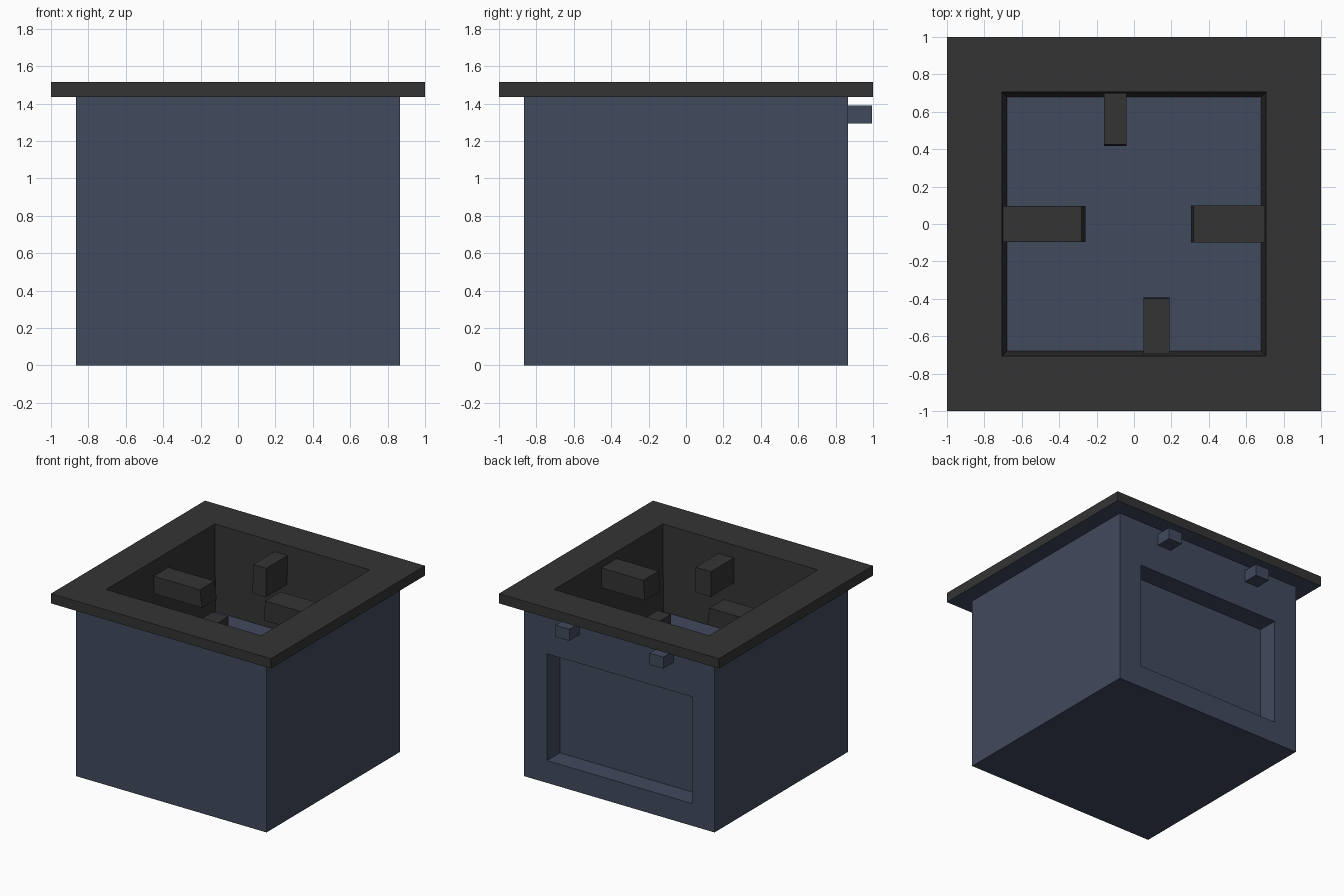
import bpy, bmesh
from mathutils import Vector

if "Cube" in bpy.data.objects:
    bpy.data.objects.remove(bpy.data.objects["Cube"])


def material(name, rgb):
    m = bpy.data.materials.new(name)
    m.diffuse_color = (*rgb, 1)
    m.use_nodes = True
    m.node_tree.nodes["Principled BSDF"].inputs["Base Color"].default_value = m.diffuse_color
    return m


BLUE = material("slate blue", (0.053, 0.067, 0.110))
DARK = material("charcoal", (0.034, 0.034, 0.034))


def finish(name, bm, mat):
    me = bpy.data.meshes.new(name)
    bm.to_mesh(me)
    bm.free()
    me.materials.append(mat)
    ob = bpy.data.objects.new(name, me)
    bpy.context.collection.objects.link(ob)
    return ob


def square_rings(profile, cap_start=False, cap_end=False):
    """Square tube through (half width, height) points, outside walls going up."""
    bm = bmesh.new()
    rings = [[bm.verts.new((sx * r, sy * r, z))
              for sx, sy in ((-1, -1), (1, -1), (1, 1), (-1, 1))]
             for r, z in profile]
    for a, b in zip(rings, rings[1:]):
        for i in range(4):
            j = (i + 1) % 4
            bm.faces.new((a[i], a[j], b[j], b[i]))
    if cap_start:
        bm.faces.new(rings[0][::-1])
    if cap_end:
        bm.faces.new(rings[-1])
    bm.normal_update()
    return bm


def box(name, x, y, z, mat, tip=None):
    """Box from ranges; tip = (axis, sign, amount) pulls back the top of one end."""
    bm = bmesh.new()
    bmesh.ops.create_cube(bm, size=1)
    for v in bm.verts:
        s = v.co.copy()
        v.co = Vector([r[1] if c > 0 else r[0] for c, r in zip(s, (x, y, z))])
        if tip and s.z > 0 and s[tip[0]] * tip[1] > 0:
            v.co[tip[0]] -= tip[1] * tip[2]
    return finish(name, bm, mat)


# Body with the underside of the rim
bm = square_rings([(0.865, 0), (0.865, 1.435), (1, 1.435)], cap_start=True)

# Recessed panel in the back wall
back = next(f for f in bm.faces if f.normal.y > 0.9)
bmesh.ops.inset_individual(bm, faces=[back], thickness=0.1)
mid = back.calc_center_median()
for v in back.verts:
    v.co.x = 0.658 if v.co.x > 0 else -0.658
    v.co.z = 1.06 if v.co.z > mid.z else 0.183
ext = bmesh.ops.extrude_discrete_faces(bm, faces=[back])
for v in ext["faces"][0].verts:
    v.co.y = 0.698
finish("body", bm, BLUE)

# Rim and slightly tapered inner walls
finish("rim_and_liner",
       square_rings([(1, 1.435), (1, 1.515), (0.705, 1.515), (0.68, 0.81)]), DARK)

# Cavity floor
finish("cavity_floor", square_rings([(0.68, 0.81)], cap_end=True), BLUE)

# Inner blocks standing out from the four walls
box("left_block", (-0.70, -0.26), (-0.095, 0.095), (1.25, 1.393), DARK, (0, 1, 0.02))
box("right_block", (0.305, 0.70), (-0.10, 0.10), (1.30, 1.463), DARK, (0, -1, 0.012))
box("back_block", (-0.16, -0.04), (0.417, 0.70), (1.20, 1.435), DARK, (1, -1, 0.008))
box("front_block", (0.05, 0.19), (-0.695, -0.392), (1.21, 1.415), DARK, (1, 1, 0.005))

# Pegs on the back wall
for side, x in (("left", -0.4275), ("right", 0.4275)):
    box(side + "_peg", (x - 0.063, x + 0.063), (0.86, 0.995), (1.295, 1.39), BLUE)
